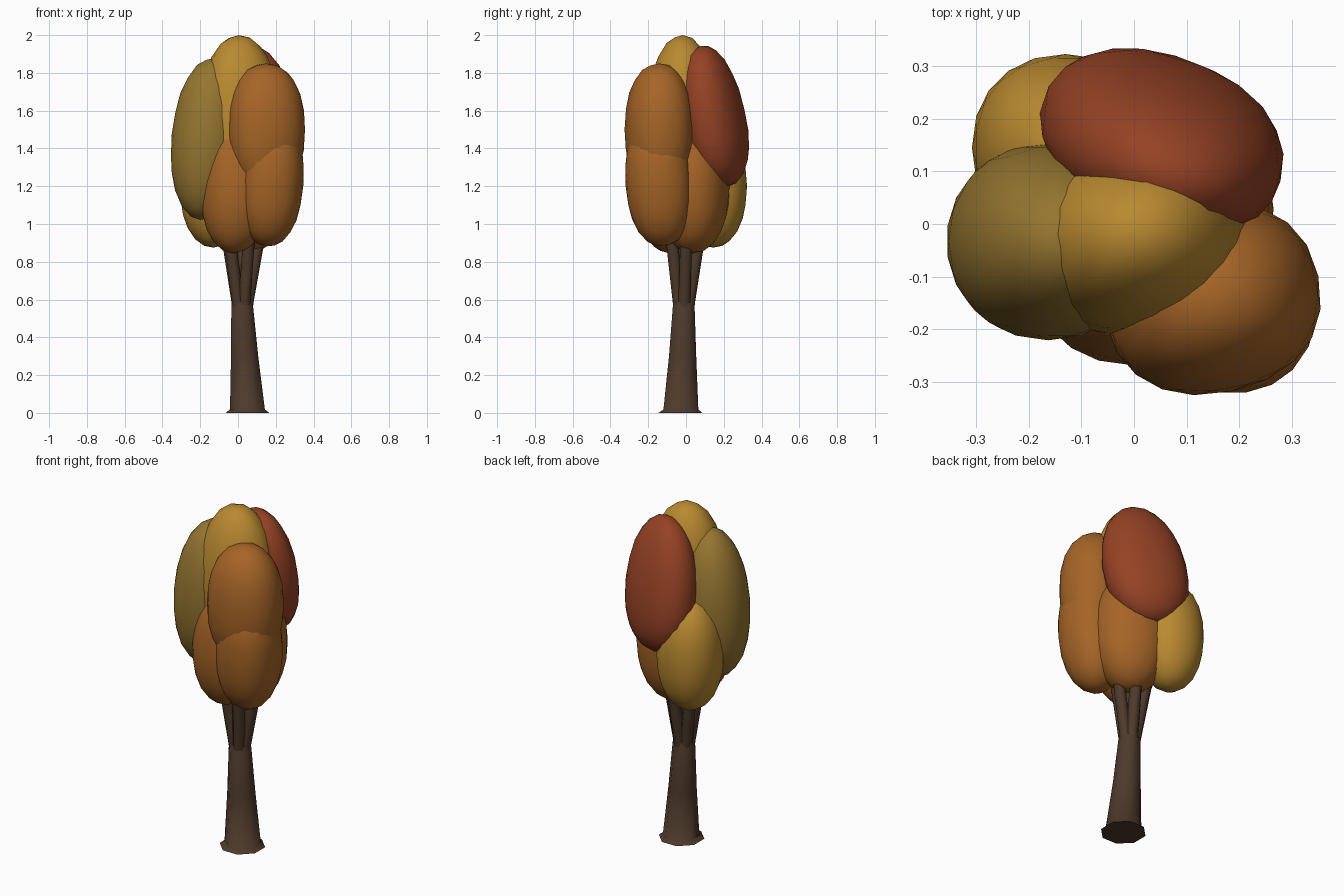
import bpy, bmesh
from math import radians, cos, sin, pi, copysign
from mathutils import Euler, Vector

if "Cube" in bpy.data.objects:
    bpy.data.objects.remove(bpy.data.objects["Cube"])


def material(name, rgb):
    m = bpy.data.materials.new(name)
    m.diffuse_color = (*rgb, 1)
    m.use_nodes = True
    m.node_tree.nodes["Principled BSDF"].inputs["Base Color"].default_value = m.diffuse_color
    return m


bark = material("bark", (0.075, 0.042, 0.024))
gold = material("gold leaves", (0.48, 0.25, 0.03))
olive = material("olive leaves", (0.30, 0.18, 0.03))
orange = material("orange leaves", (0.38, 0.13, 0.02))
red = material("red leaves", (0.30, 0.055, 0.018))


def finish(bm, name, mat, angle):
    bmesh.ops.recalc_face_normals(bm, faces=bm.faces)
    me = bpy.data.meshes.new(name)
    bm.to_mesh(me)
    bm.free()
    me.materials.append(mat)
    ob = bpy.data.objects.new(name, me)
    bpy.context.collection.objects.link(ob)
    bpy.ops.object.select_all(action='DESELECT')
    bpy.context.view_layer.objects.active = ob
    ob.select_set(True)
    bpy.ops.object.shade_smooth_by_angle(angle=radians(angle))


def stem(name, rings, sides):
    """Closed tube through horizontal rings (x, y, z, radius)."""
    bm = bmesh.new()
    loops = [[bm.verts.new((x + r * cos(2 * pi * (i + .5) / sides),
                            y + r * sin(2 * pi * (i + .5) / sides), z))
              for i in range(sides)] for x, y, z, r in rings]
    for a, b in zip(loops, loops[1:]):
        for i in range(sides):
            j = (i + 1) % sides
            bm.faces.new((a[i], a[j], b[j], b[i]))
    bm.faces.new(loops[0])
    bm.faces.new(loops[-1])
    finish(bm, name, bark, 50)


def clump(name, mat, centre, radii, tilt=(0, 0, 0), square=1.0, taper=0.0):
    """Stretched leaf ball; square below 1 is boxier, taper narrows the top."""
    bm = bmesh.new()
    bmesh.ops.create_icosphere(bm, subdivisions=3, radius=1)
    rot = Euler([radians(a) for a in tilt]).to_matrix()
    for v in bm.verts:
        p = Vector([copysign(abs(c) ** square, c) * r for c, r in zip(v.co, radii)])
        p.x *= 1 - taper * v.co.z
        p.y *= 1 - taper * v.co.z
        v.co = rot @ p + Vector(centre)
    finish(bm, name, mat, 60)


# Trunk with a flared foot, carrying on as a thin leader
stem("trunk", [(0.05, -0.03, 0, 0.125), (0.05, -0.027, 0.018, 0.1),
               (0.035, -0.018, 0.3, 0.078), (0.022, -0.012, 0.57, 0.062),
               (0.022, -0.012, 0.63, 0.04), (0.022, -0.01, 0.98, 0.034)], 8)

# Branches fanning into the crown
for k in range(5):
    a = 2 * pi * k / 5 + 0.1
    dx, dy = cos(a), sin(a)
    stem(f"branch_{k + 1}", [(0.022 + 0.022 * dx, -0.012 + 0.022 * dy, 0.5, 0.03),
                             (0.022 + 0.03 * dx, -0.012 + 0.03 * dy, 0.59, 0.034),
                             (0.022 + 0.1 * dx, -0.005 + 0.085 * dy, 0.98, 0.034)], 8)

# Leaf clumps: upper crown
clump("top_leaves", gold, (0.015, -0.03, 1.56), (0.215, 0.18, 0.44), (-2, -1, 12), 0.93, 0.03)
clump("left_leaves", olive, (-0.163, -0.033, 1.45), (0.19, 0.188, 0.43), (0, 5, 0), 0.96)
clump("back_leaves", red, (0.055, 0.15, 1.57), (0.235, 0.152, 0.38), (9, 6, -17), 0.92, 0.1)
clump("right_leaves", orange, (0.148, -0.142, 1.5), (0.207, 0.18, 0.35), (0, 0, 12), 0.9)

# Leaf clumps: lower crown
clump("lower_right_leaves", orange, (0.175, -0.143, 1.22), (0.172, 0.178, 0.34), (4, 4, 0), 0.9)
clump("lower_front_leaves", orange, (-0.005, -0.09, 1.2), (0.19, 0.178, 0.355), (0, 4, 0), 0.95)
clump("lower_back_left_leaves", gold, (-0.13, 0.145, 1.2), (0.178, 0.178, 0.325), (0, 0, 0), 0.93)
clump("lower_back_right_leaves", orange, (0.055, 0.035, 1.2), (0.21, 0.19, 0.355), (0, 0, -20), 0.92)
